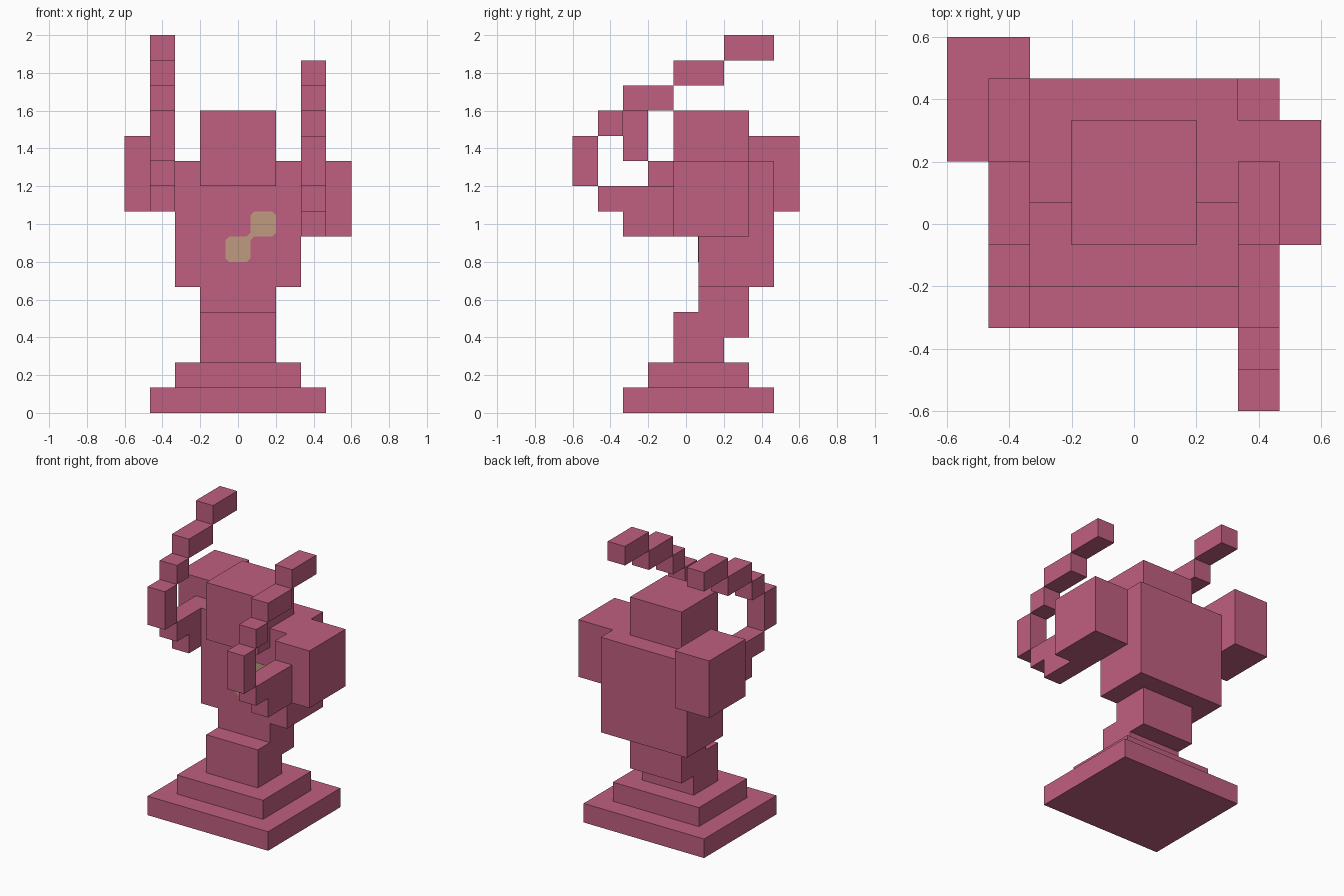
import bpy
import bmesh

cube = bpy.data.objects.get("Cube")
if cube:
    bpy.data.objects.remove(cube, do_unlink=True)

U = 2 / 15      # one block
HALF = 4.5      # half the width in blocks


def make_material(name, color):
    mat = bpy.data.materials.new(name)
    mat.use_nodes = True
    mat.diffuse_color = color
    mat.node_tree.nodes["Principled BSDF"].inputs["Base Color"].default_value = color
    return mat


rose = make_material("rose", (0.527, 0.114, 0.216, 1))
tan = make_material("tan", (0.527, 0.323, 0.216, 1))


def finish(name, bm, mat):
    bmesh.ops.recalc_face_normals(bm, faces=bm.faces[:])
    mesh = bpy.data.meshes.new(name)
    bm.to_mesh(mesh)
    bm.free()
    mesh.materials.append(mat)
    obj = bpy.data.objects.new(name, mesh)
    bpy.context.collection.objects.link(obj)
    return obj


def extrude(name, points, offset, mat):
    """Solid from one flat outline pushed along an offset."""
    bm = bmesh.new()
    face = bm.faces.new([bm.verts.new(p) for p in points])
    result = bmesh.ops.extrude_face_region(bm, geom=[face], use_keep_orig=True)
    verts = [v for v in result["geom"] if isinstance(v, bmesh.types.BMVert)]
    bmesh.ops.translate(bm, verts=verts, vec=offset)
    return finish(name, bm, mat)


def prism(name, x0, x1, profile):
    """Side profile of (y, z) block coordinates, spanning x0 to x1 blocks."""
    points = [(x0 * U, (y - HALF) * U, z * U) for y, z in profile]
    return extrude(name, points, ((x1 - x0) * U, 0, 0), rose)


def block(name, x0, x1, y0, y1, z0, z1):
    return prism(name, x0, x1, [(y0, z0), (y1, z0), (y1, z1), (y0, z1)])


# Stepped base
block("base_plinth", -3.5, 3.5, 2, 8, 0, 1)
block("base_step", -2.5, 2.5, 3, 7, 1, 2)

# Backward-stepping waist
prism("waist", -1.5, 1.5,
      [(4, 2), (6, 2), (6, 3), (7, 3), (7, 5), (5, 5), (5, 4), (4, 4)])

# Torso and head
block("torso", -2.5, 2.5, 5, 8, 5, 10)
block("head", -1.5, 1.5, 4, 7, 9, 12)

# Arms: the right one sits two blocks further back and one higher
arm_profile = [(4, 7), (2, 7), (2, 8), (1, 8), (1, 9), (4, 9)]
curl_blocks = [(0, 1, 9, 11), (1, 2, 11, 12), (2, 4, 12, 13), (4, 6, 13, 14)]
for side, sign, dy, dz in (("left", 1, 0, 0), ("right", -1, 2, 1)):
    inner, mid, outer = 2.5 * sign, 3.5 * sign, 4.5 * sign
    block(f"{side}_shoulder", inner, outer, 4 + dy, 7 + dy, 7 + dz, 10 + dz)
    prism(f"{side}_arm", inner, mid, [(y + dy, z + dz) for y, z in arm_profile])
    for i, (y0, y1, z0, z1) in enumerate(curl_blocks, 1):
        block(f"{side}_curl_{i}", inner, mid, y0 + dy, y1 + dy, z0 + dz, z1 + dz)

# Chest mark: two clipped squares joined at a corner
k = 0.15
half = [(k, 0), (1 - k, 0), (1, k), (1, 1 - k),
        (1 - k, 1), (k, 1), (0, 1 - k), (0, k)]
outline = half + [(-x, -z) for x, z in half]
chest_y = (5 - HALF) * U
extrude("chest_mark",
        [((0.5 + x) * U, chest_y + 0.001, (7 + z) * U) for x, z in outline],
        (0, -0.004, 0), tan)
